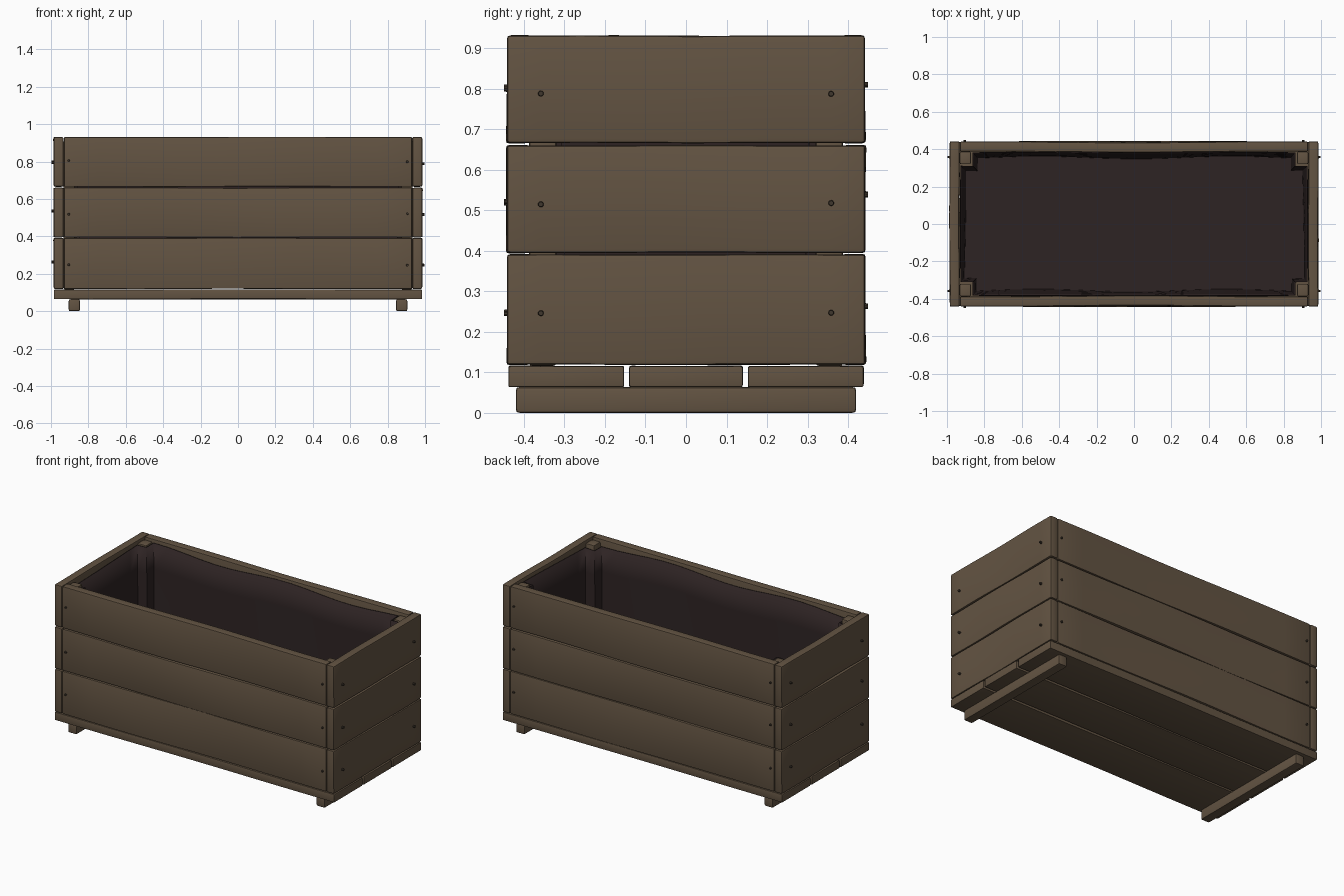
import bpy, bmesh, math, random
from mathutils import Matrix, Vector

random.seed(4)
if "Cube" in bpy.data.objects:
    bpy.data.objects.remove(bpy.data.objects["Cube"])


def material(name, rgb):
    m = bpy.data.materials.new(name)
    m.use_nodes = True
    m.diffuse_color = (*rgb, 1)
    m.node_tree.nodes["Principled BSDF"].inputs["Base Color"].default_value = (*rgb, 1)
    return m


wood = material("brown wood", (0.125, 0.088, 0.055))
cloth = material("dark lining", (0.027, 0.017, 0.017))
metal = material("dark screw", (0.05, 0.038, 0.027))


def finish(name, bm, mat):
    bmesh.ops.recalc_face_normals(bm, faces=bm.faces)
    mesh = bpy.data.meshes.new(name)
    bm.to_mesh(mesh)
    bm.free()
    mesh.materials.append(mat)
    obj = bpy.data.objects.new(name, mesh)
    bpy.context.collection.objects.link(obj)
    bpy.ops.object.select_all(action="DESELECT")
    obj.select_set(True)
    bpy.context.view_layer.objects.active = obj
    bpy.ops.object.shade_smooth_by_angle(angle=math.radians(35))
    return obj


def board(name, low, high, warp=0.0, bevel=0.007):
    """Bevelled timber between two corners, gently wavy across its thinnest side."""
    low, high = Vector(low), Vector(high)
    size, mid = high - low, (low + high) / 2
    long_axis = max(range(3), key=lambda i: size[i])
    thin = min(range(3), key=lambda i: size[i])
    wide = 3 - long_axis - thin
    bm = bmesh.new()
    bmesh.ops.create_cube(bm, size=1)
    edges = [e for e in bm.edges
             if abs(e.verts[0].co[long_axis] - e.verts[1].co[long_axis]) > 0.5]
    if warp:
        bmesh.ops.subdivide_edges(bm, edges=edges, cuts=9)
    for v in bm.verts:
        v.co = Vector(c * s for c, s in zip(v.co, size)) + mid
    sharp = [e for e in bm.edges if e.calc_face_angle(0) > 0.5]
    bmesh.ops.bevel(bm, geom=sharp, offset=bevel, segments=2, affect="EDGES", profile=0.6)
    # Waves fade out at the ends so the corners stay tight
    phase = random.uniform(0, 6)
    for v in bm.verts:
        t = (v.co[long_axis] - mid[long_axis]) / size[long_axis]
        side = (v.co[wide] - mid[wide]) / size[wide]
        fade = math.cos(t * math.pi)
        v.co[thin] += warp * fade * math.sin(5 * t + phase + 2 * side)
        v.co[wide] += 0.3 * warp * fade * math.sin(9 * t + phase)
    return finish(name, bm, wood)


def screw(name, pos, axis):
    bm = bmesh.new()
    turn = Vector(axis).to_track_quat("Z", "Y").to_matrix().to_4x4()
    bmesh.ops.create_cone(bm, cap_ends=True, segments=10, radius1=0.008, radius2=0.006,
                          depth=0.022, matrix=Matrix.Translation(pos) @ turn)
    finish(name, bm, metal)


# Feet under each end
for s, side in ((1, "left"), (-1, "right")):
    x = s * 0.875
    board(f"{side}_foot", (x - 0.03, -0.42, 0), (x + 0.03, 0.42, 0.064), bevel=0.01)

# Base boards with narrow gaps
for name, y0, y1 in (("front", -0.438, -0.153), ("middle", -0.14, 0.14), ("back", 0.153, 0.438)):
    board(f"{name}_base_board", (-0.985, y0, 0.064), (0.985, y1, 0.115), 0.002, 0.005)

# Three rows of wall planks, with screws near every corner
rows = (("lower", 0.119, 0.391), ("middle", 0.395, 0.66), ("upper", 0.666, 0.931))
for row, z0, z1 in rows:
    zc = (z0 + z1) / 2
    for s, side, end in ((1, "back", "left"), (-1, "front", "right")):
        ys = sorted((s * 0.388, s * 0.44))
        board(f"{side}_{row}_plank", (-0.93, ys[0], z0), (0.93, ys[1], z1), 0.005)
        xs = sorted((s * 0.933, s * 0.985))
        board(f"{end}_{row}_plank", (xs[0], -0.442, z0), (xs[1], 0.442, z1), 0.003, 0.01)
        for t in (-1, 1):
            dz = random.uniform(-0.015, 0.015)
            screw(f"{side}_{row}_screw", (t * 0.905, s * 0.438, zc + dz), (0, s, 0))
            screw(f"{end}_{row}_screw", (s * 0.987, t * 0.358, zc - dz), (s, 0, 0))

# Corner posts
for sx in (-1, 1):
    for sy in (-1, 1):
        xs, ys = sorted((sx * 0.872, sx * 0.932)), sorted((sy * 0.32, sy * 0.387))
        board("corner_post", (xs[0], ys[0], 0.116), (xs[1], ys[1], 0.915), bevel=0.008)

# Sagging cloth lining that wraps round the posts
outline = []
wall = [(-0.862 + 1.724 * i / 16) for i in range(17)]
ends = [(-0.31 + 0.62 * i / 8) for i in range(9)]
outline += [(x, -0.382) for x in wall] + [(0.862, -0.31)]
outline += [(0.927, y) for y in ends] + [(0.862, 0.31)]
outline += [(x, 0.382) for x in reversed(wall)] + [(-0.862, 0.31)]
outline += [(-0.927, y) for y in reversed(ends)] + [(-0.862, -0.31)]
bm = bmesh.new()
rings = []
for level in range(6):
    f = level / 5
    ring = []
    for x, y in outline:
        ripple = 0.012 * f * (1 + math.sin(6 * x + 4 * y))
        sx = 1 - 0.018 * f - 0.5 * ripple
        sy = 1 - 0.05 * f - 1.5 * ripple
        top = 0.9 + 0.012 * math.sin(7 * x + 3 * y)
        ring.append(bm.verts.new((x * sx, y * sy, top + (0.125 - top) * f)))
    rings.append(ring)
for a, b in zip(rings, rings[1:]):
    for i in range(len(a)):
        j = (i + 1) % len(a)
        bm.faces.new((a[i], a[j], b[j], b[i]))
bm.faces.new(rings[-1])
lining = finish("inner_lining", bm, cloth)
thick = lining.modifiers.new("Thickness", "SOLIDIFY")
thick.thickness = 0.004
thick.offset = 0
